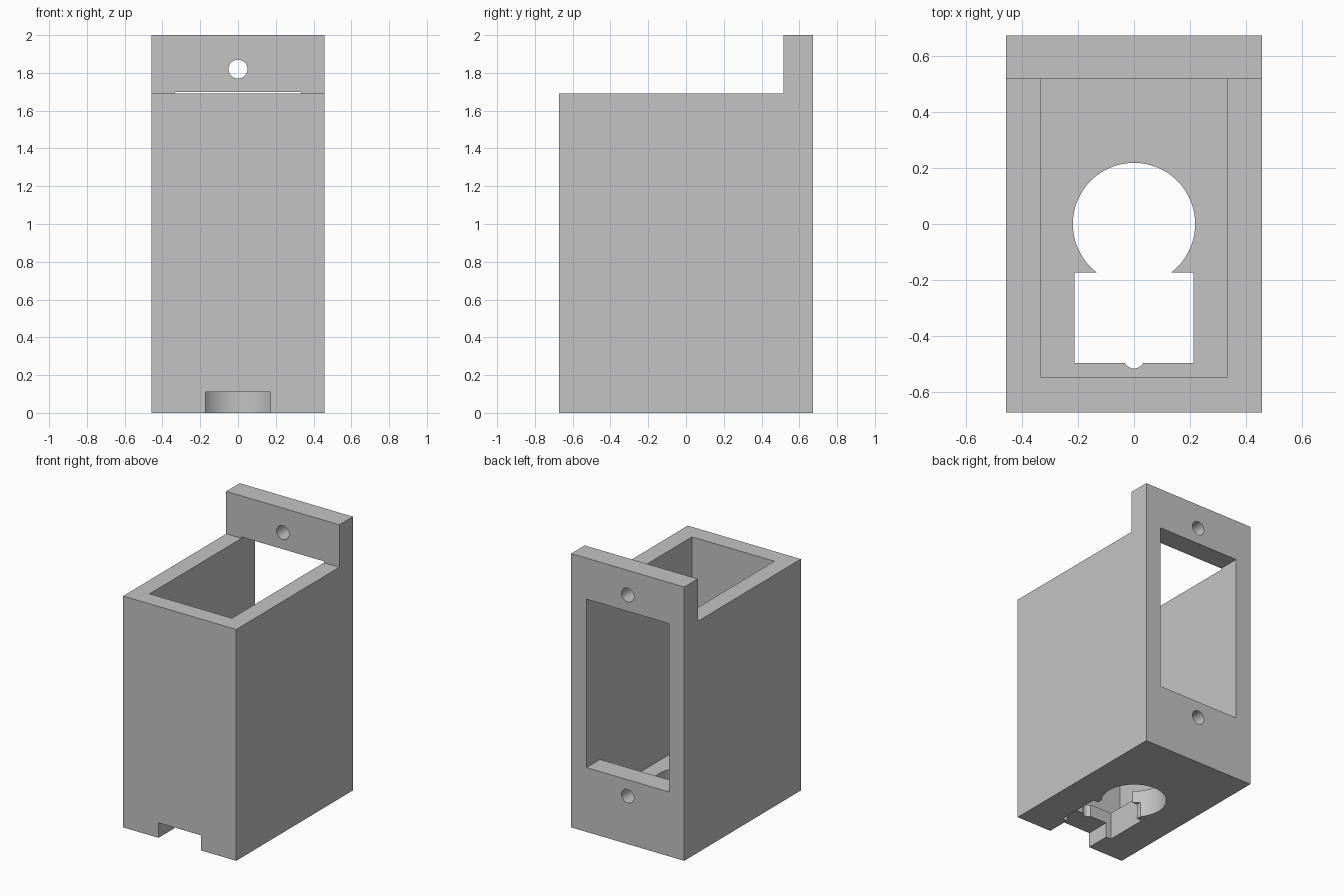
import bpy, bmesh
from math import radians
from mathutils import Matrix, Vector

if "Cube" in bpy.data.objects:
    bpy.data.objects.remove(bpy.data.objects["Cube"], do_unlink=True)

grey = bpy.data.materials.new("plain grey")
grey.use_nodes = True
grey.diffuse_color = (0.55, 0.55, 0.55, 1)
grey.node_tree.nodes["Principled BSDF"].inputs["Base Color"].default_value = grey.diffuse_color


def add_object(name, bm):
    bmesh.ops.recalc_face_normals(bm, faces=bm.faces)
    mesh = bpy.data.meshes.new(name)
    bm.to_mesh(mesh)
    bm.free()
    mesh.materials.append(grey)
    obj = bpy.data.objects.new(name, mesh)
    bpy.context.collection.objects.link(obj)
    return obj


def side_prism(name, profile, half_width):
    """Extrude a (y, z) outline across x."""
    bm = bmesh.new()
    face = bm.faces.new([bm.verts.new((-half_width, y, z)) for y, z in profile])
    new = bmesh.ops.extrude_face_region(bm, geom=[face])["geom"]
    moved = [v for v in new if isinstance(v, bmesh.types.BMVert)]
    bmesh.ops.translate(bm, verts=moved, vec=(2 * half_width, 0, 0))
    return add_object(name, bm)


def block(name, half_width, y0, y1, z0, z1):
    return side_prism(name, [(y0, z0), (y1, z0), (y1, z1), (y0, z1)], half_width)


def cylinder(name, radius, centre, depth, axis="Z", sides=64):
    bm = bmesh.new()
    turn = Matrix.Rotation(radians(90), 4, "X") if axis == "Y" else Matrix()
    bmesh.ops.create_cone(bm, cap_ends=True, segments=sides, radius1=radius, radius2=radius,
                          depth=depth, matrix=Matrix.Translation(Vector(centre)) @ turn)
    return add_object(name, bm)


# Housing: box with a taller mounting plate at the back
back, plate, rim = 0.673, 0.517, 1.69
housing = side_prism("housing", [(-back, 0), (back, 0), (back, 2), (plate, 2),
                                 (plate, rim), (-back, rim)], 0.457)

cutters = [
    # Cavity opening at the top and through the back window
    side_prism("cavity_cutter", [(-0.545, 0.2), (plate, 0.2), (plate, 0.47),
                                 (0.8, 0.47), (0.8, 1.7), (-0.545, 1.7)], 0.333),
    # Floor openings
    cylinder("round_opening_cutter", 0.218, (0, 0, 0.1), 0.4),
    block("square_opening_cutter", 0.212, -0.495, -0.173, -0.1, 0.3),
    cylinder("small_groove_cutter", 0.038, (0, -0.477, 0.1), 0.36, sides=32),
    # Channel under the floor, leading out of the front
    block("channel_cutter", 0.171, -0.8, -0.02, -0.15, 0.11),
]
# Screw holes above and below the window
for label, z in (("upper", 1.82), ("lower", 0.35)):
    cutters.append(cylinder(label + "_screw_hole_cutter", 0.05, (0, 0.6, z), 0.4, "Y", 32))

bpy.ops.object.select_all(action="DESELECT")
bpy.context.view_layer.objects.active = housing
housing.select_set(True)
for cutter in cutters:
    cutter.hide_render = True
    cut = housing.modifiers.new(cutter.name, "BOOLEAN")
    cut.operation = "DIFFERENCE"
    cut.solver = "EXACT"
    cut.object = cutter
    bpy.ops.object.modifier_apply(modifier=cut.name)
    bpy.data.objects.remove(cutter, do_unlink=True)

bpy.ops.object.shade_smooth_by_angle(angle=radians(30))
